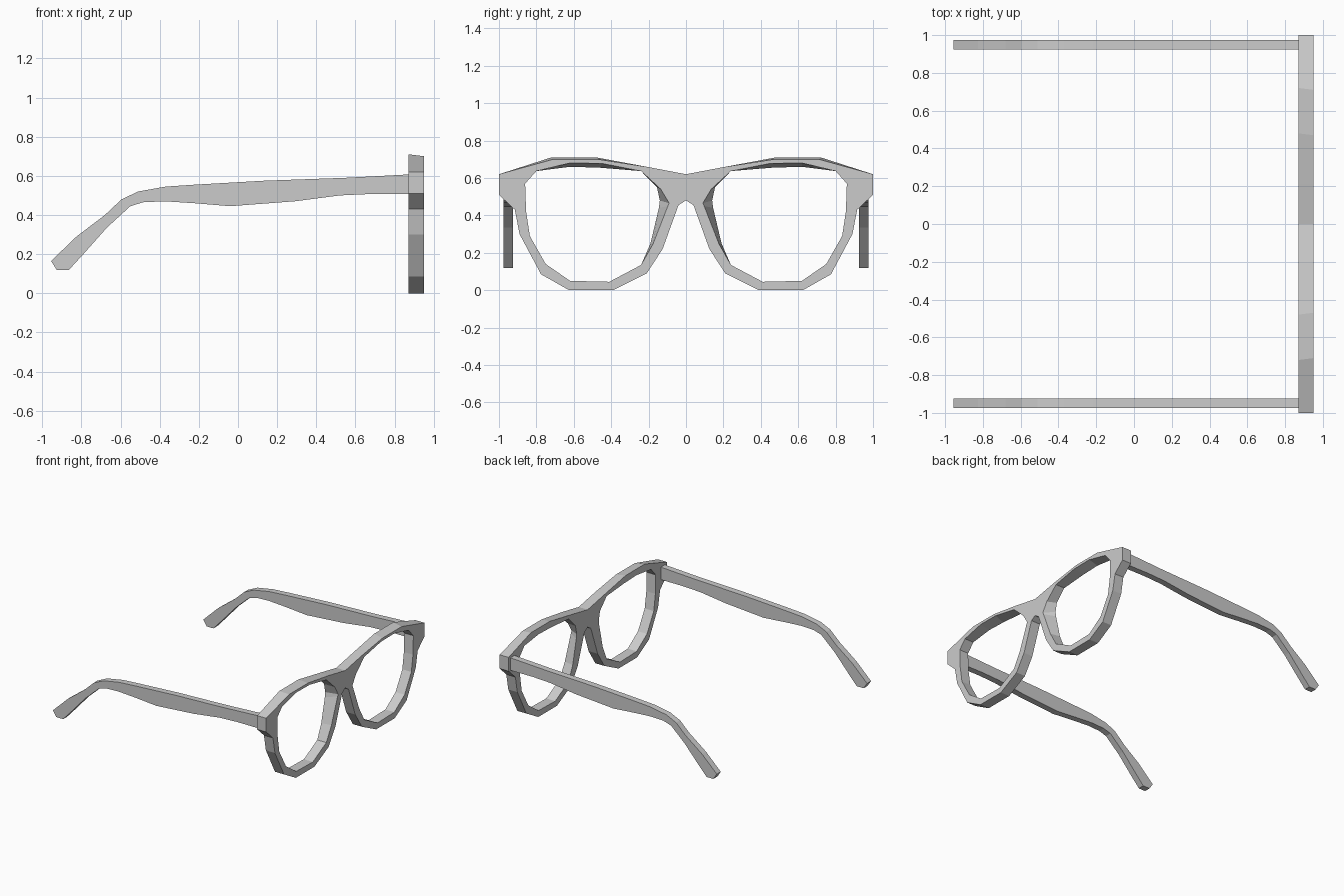
import bpy, bmesh

if "Cube" in bpy.data.objects:
    bpy.data.objects.remove(bpy.data.objects["Cube"])

X_BACK, X_FRONT = 0.87, 0.95

# Half of the front frame as (y, z): outer rim, and lens opening point by point
OUTER = [(0, .62), (.21, .66), (.48, .71), (.72, .71), (1, .62), (1, .51), (.915, .43),
         (.89, .30), (.775, .085), (.625, 0), (.39, 0), (.21, .09), (.125, .22),
         (.04, .455), (0, .48)]
INNER = [(.135, .54), (.24, .637), (.45, .678), (.62, .68), (.80, .637), (.86, .57),
         (.855, .42), (.835, .29), (.75, .14), (.62, .05), (.41, .045), (.24, .135),
         (.175, .25), (.097, .45), (.09, .465)]
# The opening differs at the back: fuller nose pads and a lower brow
INNER_BACK = list(INNER)
INNER_BACK[0] = (.155, .55)
INNER_BACK[2] = (.46, .655)
INNER_BACK[3] = (.62, .66)
INNER_BACK[12] = (.19, .25)
INNER_BACK[13] = (.145, .44)
INNER_BACK[14] = (.14, .48)
# The brow is slightly chamfered at the front
OUTER_FRONT = list(OUTER)
OUTER_FRONT[2] = (.47, .70)
OUTER_FRONT[3] = (.71, .70)

# Temple arm outline as (x, z)
ARM = [(.87, .607), (.55, .59), (.13, .575), (-.22, .555), (-.37, .545), (-.51, .52),
       (-.595, .48), (-.68, .40), (-.825, .29), (-.955, .165), (-.925, .118),
       (-.865, .118), (-.79, .20), (-.67, .335), (-.55, .445), (-.485, .465),
       (-.375, .47), (-.22, .46), (-.04, .445), (.29, .47), (.52, .50), (.67, .507),
       (.87, .507)]


def finish(bm, name):
    bmesh.ops.recalc_face_normals(bm, faces=bm.faces)
    mesh = bpy.data.meshes.new(name)
    bm.to_mesh(mesh)
    bm.free()
    obj = bpy.data.objects.new(name, mesh)
    bpy.context.collection.objects.link(obj)
    return obj


def ring(bm, x, points):
    return [bm.verts.new((x, y, z)) for y, z in points]


# Front frame: four loops bridged into a solid rim, open at the bridge centre
bm = bmesh.new()
loops = [ring(bm, X_FRONT, OUTER_FRONT), ring(bm, X_FRONT, INNER),
         ring(bm, X_BACK, INNER_BACK), ring(bm, X_BACK, OUTER)]
n = len(OUTER)
for k in range(4):
    a, b = loops[k], loops[(k + 1) % 4]
    for i in range(n):
        j = (i + 1) % n
        if k == 3 and j == 0:
            continue  # centre plane, joined by the mirror
        bm.faces.new((a[i], a[j], b[j], b[i]))
frame = finish(bm, "front_frame")
mirror = frame.modifiers.new("Mirror", 'MIRROR')
mirror.use_axis = (False, True, False)
mirror.use_clip = True
mirror.merge_threshold = 0.001

# Temple arms: outline extruded across its thickness, one per side
for name, y in (("left_temple_arm", .925), ("right_temple_arm", -.975)):
    bm = bmesh.new()
    face = bm.faces.new([bm.verts.new((x, y, z)) for x, z in ARM])
    ext = bmesh.ops.extrude_face_region(bm, geom=[face], use_keep_orig=True)
    moved = [g for g in ext["geom"] if isinstance(g, bmesh.types.BMVert)]
    bmesh.ops.translate(bm, verts=moved, vec=(0, .05, 0))
    finish(bm, name)
